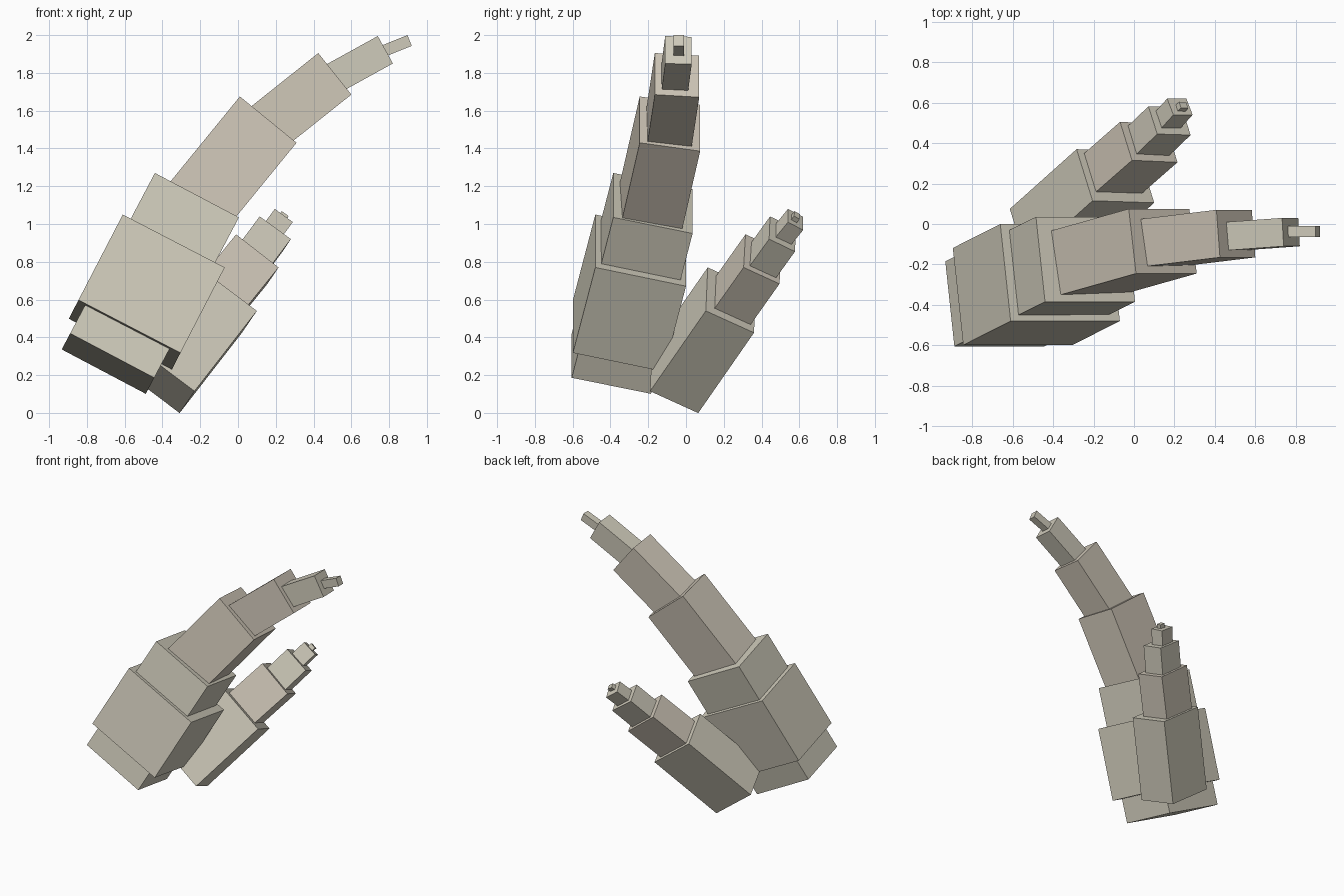
import bpy
from mathutils import Matrix, Vector

default_cube = bpy.data.objects.get("Cube")
if default_cube:
    bpy.data.objects.remove(default_cube, do_unlink=True)


def make_material(name, colour):
    material = bpy.data.materials.new(name)
    material.use_nodes = True
    material.diffuse_color = (*colour, 1)
    shader = material.node_tree.nodes["Principled BSDF"]
    shader.inputs["Base Color"].default_value = (*colour, 1)
    shader.inputs["Roughness"].default_value = 0.8
    return material


ivory = make_material("grey_ivory", (0.62, 0.59, 0.49))
warm_ivory = make_material("warm_ivory", (0.62, 0.565, 0.475))


def segment(name, left, right, depth, length, material=ivory):
    """Block hanging below its end face, which is set by the two front
    corners of that face and the vector from its front edge to its back."""
    left, right, depth = Vector(left), Vector(right), Vector(depth)
    across = right - left
    side = across.normalized()
    depth = depth - side * depth.dot(side)
    along = across.cross(depth).normalized() * length
    centre = (left + right + depth - along) / 2

    bpy.ops.mesh.primitive_cube_add(size=1)
    block = bpy.context.object
    block.name = block.data.name = name
    shape = Matrix((across, depth, along)).transposed().to_4x4()
    block.data.transform(Matrix.Translation(centre) @ shape)
    block.data.materials.append(material)
    return block


# Large horn: a long core with a thick collar, then shrinking segments
segment("large_horn_core", (-.44, -.385, 1.27), (.005, -.385, 1.035),
        (-.045, .42, -.085), .985)
segment("large_horn_collar", (-.61, -.48, 1.05), (-.07, -.48, .77),
        (-.05, .48, -.1), .523)
segment("large_horn_middle", (.01, -.245, 1.675), (.31, -.245, 1.43),
        (-.035, .32, -.045), .69, warm_ivory)
segment("large_horn_upper", (.425, -.165, 1.905), (.6, -.165, 1.685),
        (-.015, .235, -.017), .53, warm_ivory)
segment("large_horn_end", (.74, -.11, 1.995), (.82, -.11, 1.85),
        (-.008, .14, -.004), .36)
segment("large_horn_tip", (.897, -.065, 2), (.92, -.065, 1.943),
        (0, .055, 0), .19)

# Small horn: five shrinking segments behind the large one
segment("small_horn_base", (-.205, .115, .77), (.1, .105, .54),
        (-.08, .255, -.115), .614)
segment("small_horn_middle", (-.01, .315, .945), (.215, .305, .77),
        (-.06, .19, -.086), .35, warm_ivory)
segment("small_horn_upper", (.115, .445, 1.04), (.28, .44, .92),
        (-.045, .137, -.065), .25)
segment("small_horn_end", (.195, .54, 1.08), (.29, .54, 1.01),
        (-.03, .08, -.043), .16)
segment("small_horn_tip", (.232, .575, 1.068), (.268, .572, 1.042),
        (-.012, .03, -.015), .08)
